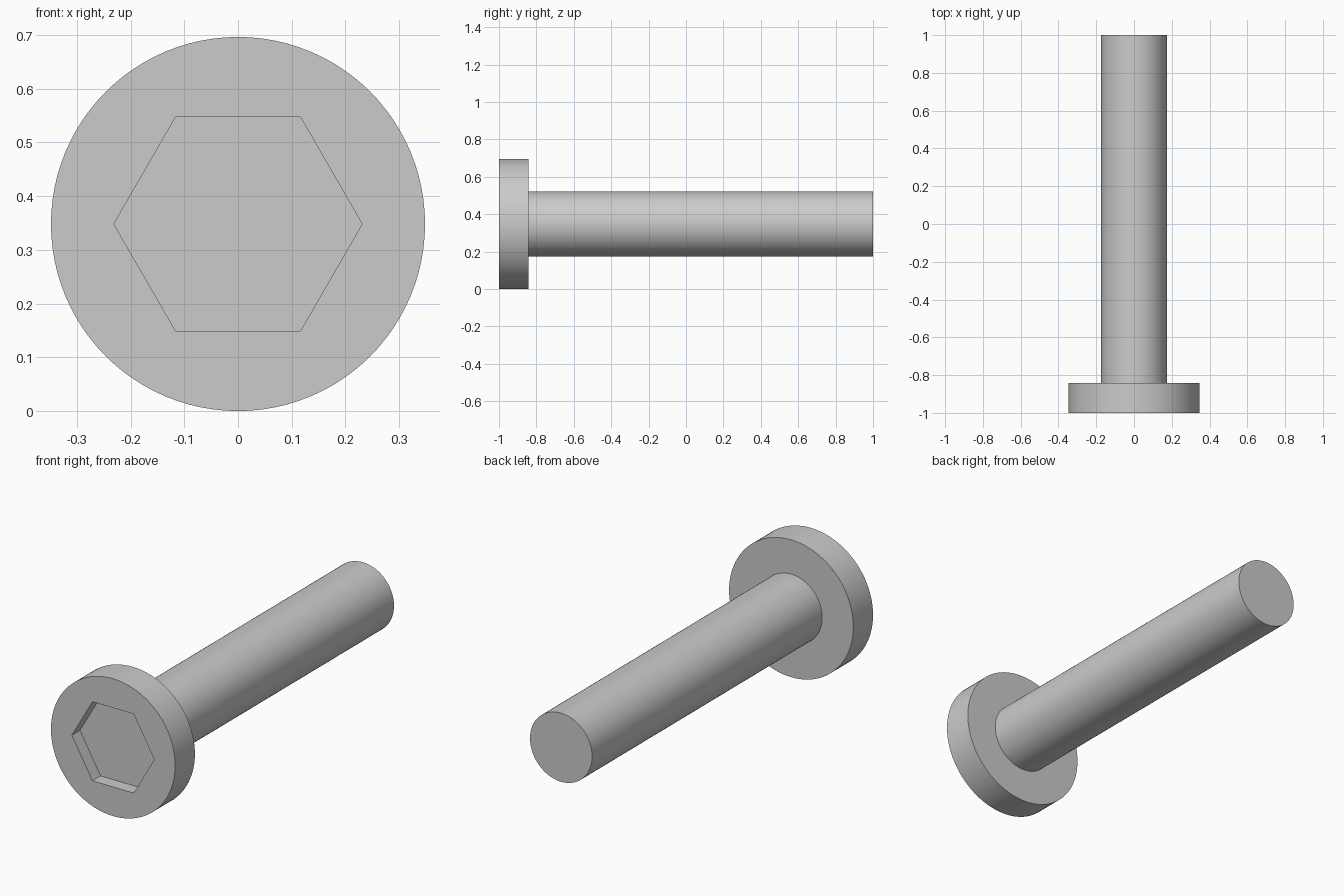
import bpy
import math

cube = bpy.data.objects.get("Cube")
if cube:
    bpy.data.objects.remove(cube, do_unlink=True)

HEAD_RADIUS = 0.348
SHANK_RADIUS = 0.174
FRONT, BACK = -1.0, 1.0
HEAD_BACK = -0.842
SOCKET_RADIUS = 0.231
SOCKET_DEPTH = 0.065

steel = bpy.data.materials.new("grey_steel")
steel.use_nodes = True
colour = (0.6, 0.6, 0.6, 1.0)
steel.diffuse_color = colour
steel.node_tree.nodes["Principled BSDF"].inputs["Base Color"].default_value = colour


def rod(name, radius, y0, y1, sides, spin=0.0):
    """Prism or cylinder lying along y, on the bolt's axis."""
    bpy.ops.mesh.primitive_cylinder_add(
        vertices=sides, radius=radius, depth=y1 - y0,
        location=(0, (y0 + y1) / 2, HEAD_RADIUS))
    obj = bpy.context.object
    obj.name = name
    obj.rotation_euler = (math.pi / 2, spin, 0)
    bpy.ops.object.transform_apply(location=False, rotation=True, scale=False)
    obj.data.materials.append(steel)
    return obj


# Bolt parts
head = rod("head", HEAD_RADIUS, FRONT, HEAD_BACK, 96)
shank = rod("shank", SHANK_RADIUS, HEAD_BACK, BACK, 96)

# Hex socket, corners pointing left and right
cutter = rod("socket_cutter", SOCKET_RADIUS, FRONT - 0.1,
             FRONT + SOCKET_DEPTH, 6, math.pi / 6)
cutter.hide_render = True
cut = head.modifiers.new("hex_socket", 'BOOLEAN')
cut.operation = 'DIFFERENCE'
cut.solver = 'EXACT'
cut.object = cutter
bpy.ops.object.select_all(action='DESELECT')
head.select_set(True)
bpy.context.view_layer.objects.active = head
bpy.ops.object.modifier_apply(modifier=cut.name)
bpy.data.objects.remove(cutter, do_unlink=True)

# Smooth round sides, crisp rims
shank.select_set(True)
bpy.ops.object.shade_smooth_by_angle(angle=math.radians(30))
